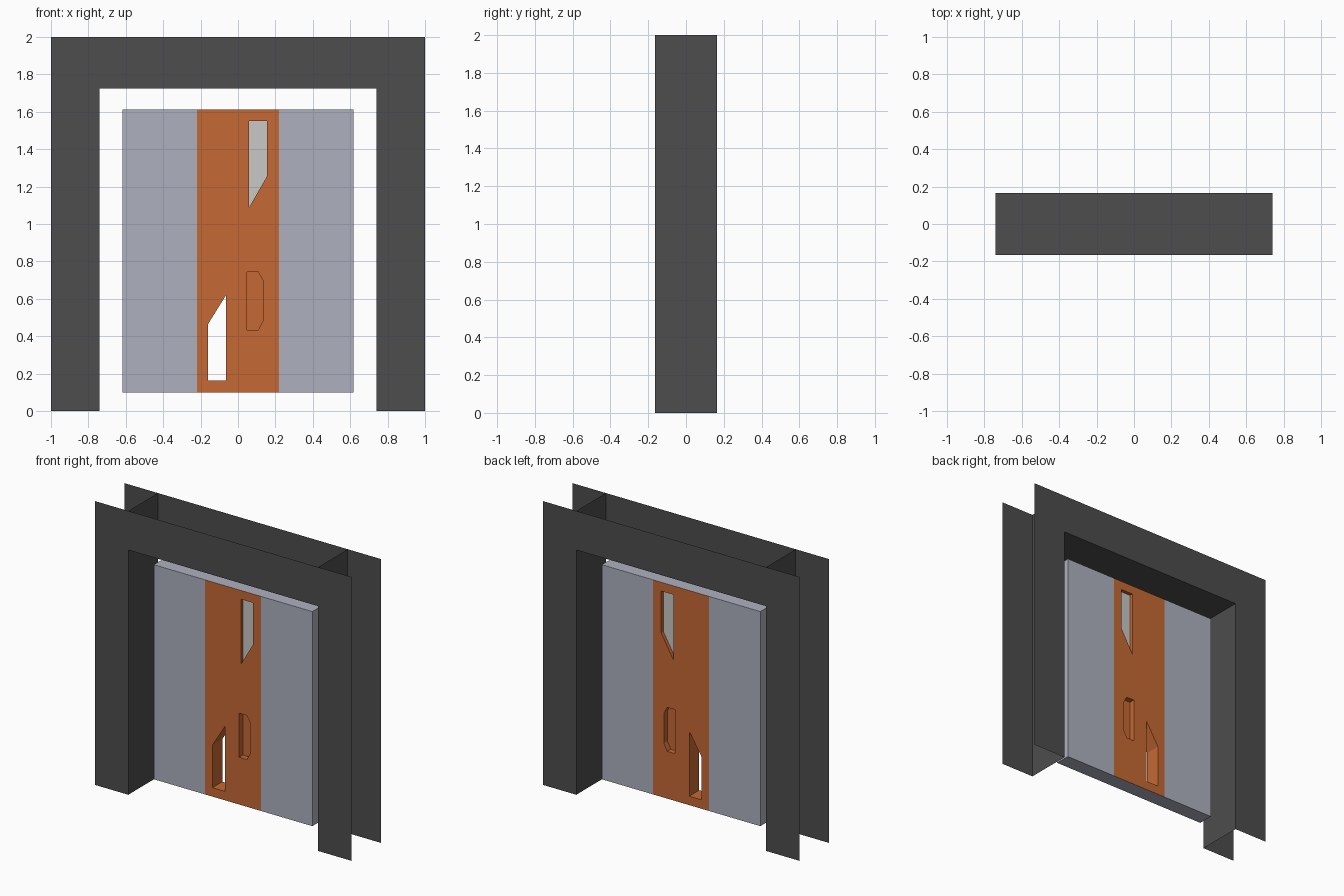
import bpy, bmesh
from mathutils import Vector

if "Cube" in bpy.data.objects:
    bpy.data.objects.remove(bpy.data.objects["Cube"])


def material(name, rgb):
    m = bpy.data.materials.new(name)
    m.diffuse_color = (*rgb, 1)
    m.use_nodes = True
    m.node_tree.nodes["Principled BSDF"].inputs["Base Color"].default_value = m.diffuse_color
    return m


DARK = material("dark frame", (0.074, 0.074, 0.074))
GREY = material("door grey", (0.42, 0.44, 0.52))
ORANGE = material("orange stripe", (0.56, 0.14, 0.033))
PANE = material("pale pane", (0.58, 0.58, 0.565))

D = 0.165             # half depth of the frame
T = 0.055             # half thickness of the door
IN, LINTEL = 0.74, 1.725
STRIPE = 0.218
Z0, Z1 = 0.10, 1.612


def finish(name, bm, *mats):
    me = bpy.data.meshes.new(name)
    bm.to_mesh(me)
    bm.free()
    ob = bpy.data.objects.new(name, me)
    bpy.context.collection.objects.link(ob)
    for m in mats:
        me.materials.append(m)
    return ob


def sheet(name, points, normal, mat):
    """Single flat face whose normal points along the given direction."""
    bm = bmesh.new()
    f = bm.faces.new([bm.verts.new(p) for p in points])
    f.normal_update()
    if f.normal.dot(Vector(normal)) < 0:
        f.normal_flip()
    return finish(name, bm, mat)


def prism(name, outline, y0, y1):
    """Solid from an x-z outline, running from y0 to y1."""
    bm = bmesh.new()
    f = bm.faces.new([bm.verts.new((x, y0, z)) for x, z in outline])
    ext = bmesh.ops.extrude_face_region(bm, geom=[f])["geom"]
    bmesh.ops.translate(bm, vec=(0, y1 - y0, 0),
                        verts=[v for v in ext if isinstance(v, bmesh.types.BMVert)])
    bmesh.ops.recalc_face_normals(bm, faces=bm.faces)
    return finish(name, bm)


# Frame: front and back arch sheets, joined by reveals
arch = [(-1, 0), (-IN, 0), (-IN, LINTEL), (IN, LINTEL), (IN, 0), (1, 0), (1, 2), (-1, 2)]
for side, label in ((-1, "front"), (1, "back")):
    sheet(f"frame_{label}", [(x, side * D, z) for x, z in arch], (0, side, 0), DARK)
for side, label in ((-1, "left"), (1, "right")):
    x = side * IN
    sheet(f"frame_reveal_{label}", [(x, -D, 0), (x, D, 0), (x, D, 2), (x, -D, 2)],
          (-side, 0, 0), DARK)
sheet("frame_lintel", [(-IN, -D, LINTEL), (IN, -D, LINTEL), (IN, D, LINTEL), (-IN, D, LINTEL)],
      (0, 0, -1), DARK)

# Door slab
door = prism("door", [(-0.618, Z0), (0.618, Z0), (0.618, Z1), (-0.618, Z1)], -T, T)

# Cut the window, the open slot and the handle recesses
window = [(0.06, 1.09), (0.155, 1.255), (0.155, 1.55), (0.06, 1.55)]
slot = [(-0.16, 0.163), (-0.064, 0.163), (-0.064, 0.62), (-0.16, 0.465)]
handle = [(0.048, 0.433), (0.108, 0.433), (0.134, 0.483), (0.134, 0.697),
          (0.108, 0.743), (0.048, 0.743)]
cuts = [(window, -0.1, 0.1), (slot, -0.1, 0.1), (handle, -0.1, -0.015), (handle, 0.015, 0.1)]
bpy.context.view_layer.objects.active = door
for outline, y0, y1 in cuts:
    cutter = prism("cutter", outline, y0, y1)
    cutter.hide_render = True
    mod = door.modifiers.new("cut", 'BOOLEAN')
    mod.operation = 'DIFFERENCE'
    mod.solver = 'EXACT'
    mod.object = cutter
    bpy.ops.object.modifier_apply(modifier=mod.name)
    bpy.data.objects.remove(cutter)

# Orange stripe: split the faces at its edges, then colour by position
bm = bmesh.new()
bm.from_mesh(door.data)
for x in (-STRIPE, STRIPE):
    bmesh.ops.bisect_plane(bm, geom=bm.verts[:] + bm.edges[:] + bm.faces[:],
                           plane_co=(x, 0, 0), plane_no=(1, 0, 0))
door.data.materials.clear()
door.data.materials.append(GREY)
door.data.materials.append(ORANGE)
for f in bm.faces:
    c = f.calc_center_bounds()
    f.material_index = int(abs(c.x) < STRIPE and Z0 + 0.001 < c.z < Z1 - 0.001)
bm.to_mesh(door.data)
bm.free()

# Pane set inside the window
pane = prism("window_pane", window, -0.03, 0.03)
pane.data.materials.append(PANE)
